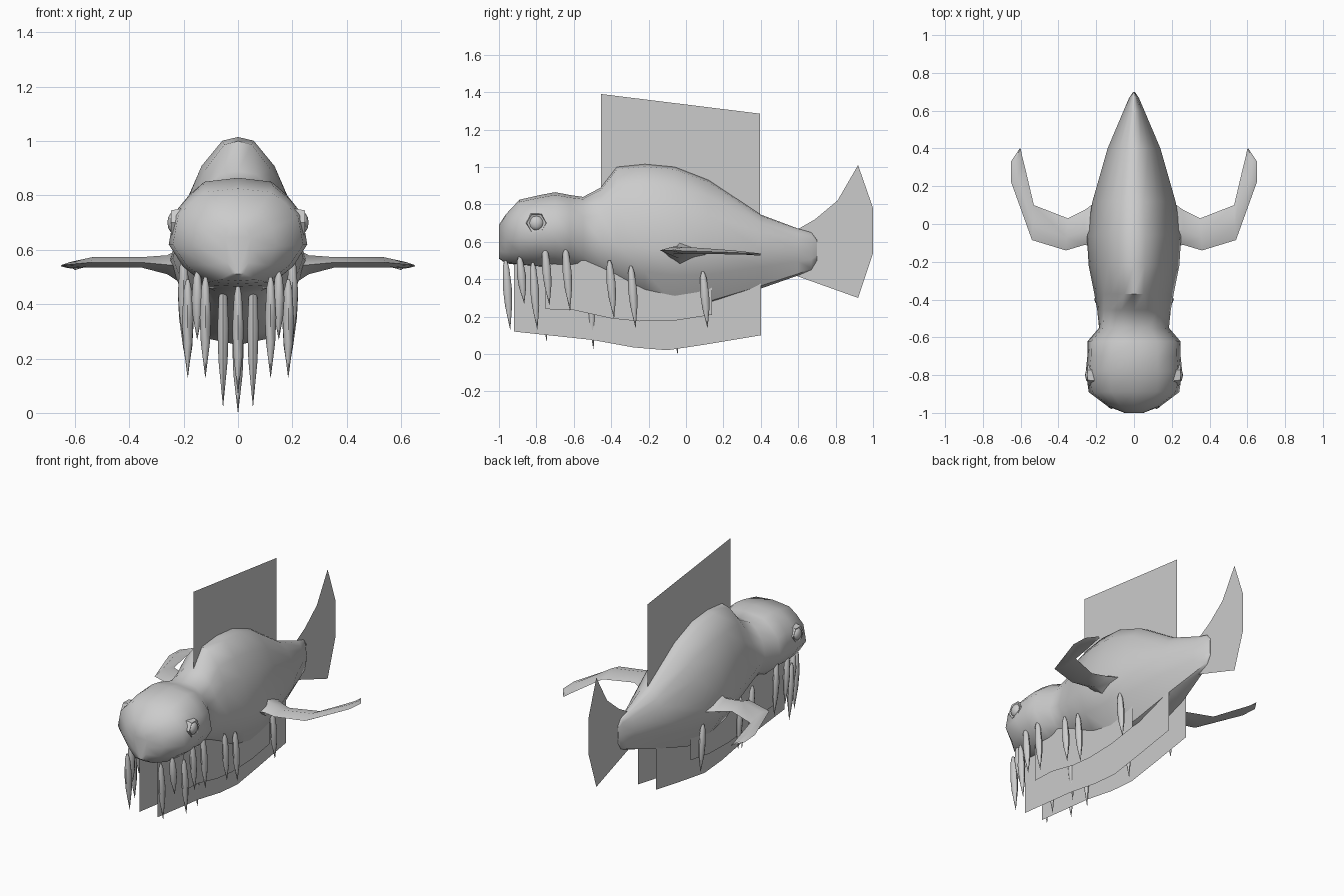
import bpy, bmesh, math
from mathutils import Vector

if "Cube" in bpy.data.objects:
    bpy.data.objects.remove(bpy.data.objects["Cube"])

grey = bpy.data.materials.new("plain_grey")
grey.diffuse_color = (0.6, 0.6, 0.6, 1)
grey.use_nodes = True
grey.node_tree.nodes["Principled BSDF"].inputs["Base Color"].default_value = grey.diffuse_color


def finish(bm, name, smooth=None, closed=True):
    """Turn a bmesh into a named object."""
    if closed:
        bmesh.ops.recalc_face_normals(bm, faces=bm.faces)
    me = bpy.data.meshes.new(name)
    bm.to_mesh(me)
    bm.free()
    me.materials.append(grey)
    ob = bpy.data.objects.new(name, me)
    bpy.context.collection.objects.link(ob)
    if smooth:
        bpy.ops.object.select_all(action='DESELECT')
        ob.select_set(True)
        bpy.context.view_layer.objects.active = ob
        bpy.ops.object.shade_smooth_by_angle(angle=math.radians(smooth))
    return ob


def loft(bm, rings):
    """Skin a list of equal point rings and cap both ends."""
    loops = [[bm.verts.new(p) for p in r] for r in rings]
    n = len(loops[0])
    for a, b in zip(loops, loops[1:]):
        for i in range(n):
            j = (i + 1) % n
            bm.faces.new((a[i], a[j], b[j], b[i]))
    bm.faces.new(loops[0])
    bm.faces.new(loops[-1])


def sheet(name, x, outline):
    """Paper-thin fin standing in the y-z plane."""
    bm = bmesh.new()
    bm.faces.new([bm.verts.new((x, y, z)) for y, z in outline])
    finish(bm, name, closed=False)


# Body: half cross-sections blended between a tall hump and a broad head
HUMP = [(0, 1), (.24, .97), (.56, .76), (.76, .5), (1, 0), (.8, -.45), (.42, -.93), (0, -1)]
HEAD = [(0, 1), (.5, .94), (.73, .74), (.92, .5), (1, 0), (.79, -.53), (.46, -.96), (0, -1)]
# y, half width, top, widest height, bottom, head blend
stations = [
    (-1.0, .05, .69, .60, .51, 1), (-.965, .14, .745, .61, .485, 1),
    (-.89, .24, .825, .62, .475, 1), (-.78, .255, .85, .62, .465, 1),
    (-.70, .247, .865, .62, .46, 1), (-.62, .245, .85, .62, .455, 1),
    (-.55, .185, .84, .62, .44, .8), (-.455, .195, .89, .60, .39, .4),
    (-.37, .21, 1.0, .58, .35, 0), (-.22, .24, 1.015, .57, .28, 0),
    (-.06, .25, 1.0, .56, .25, 0), (.12, .22, .93, .56, .26, 0),
    (.40, .14, .745, .56, .35, 0), (.60, .055, .67, .555, .42, 0),
    (.67, .025, .65, .55, .45, 0), (.70, .004, .61, .55, .50, 0)]
rings = []
for y, w, zt, zm, zb, k in stations:
    half = []
    for (u0, v0), (u1, v1) in zip(HUMP, HEAD):
        u, v = u0 + (u1 - u0) * k, v0 + (v1 - v0) * k
        half.append((u * w, y, zm + v * ((zt - zm) if v > 0 else (zm - zb))))
    rings.append(half + [(-x, yy, z) for x, yy, z in half[-2:0:-1]])
bm = bmesh.new()
loft(bm, rings)
finish(bm, "body", 45)

# Pectoral fins: leading edge, trailing edge, top height, bottom height
wing = [((.17, -.14), (.17, .14), .63, .45), ((.26, -.11), (.26, .075), .58, .51),
        ((.36, -.14), (.35, .03), .573, .535), ((.54, -.085), (.53, .10), .573, .535),
        ((.65, .22), (.57, .27), .555, .533), ((.652, .33), (.59, .35), .545, .533),
        ((.605, .40), (.60, .398), .537, .534)]
for s, side in ((1, "right"), (-1, "left")):
    bm = bmesh.new()
    rings = []
    for (lx, ly), (tx, ty), zt, zb in wing:
        zm = (zt + zb) / 2
        mx, my = lx * .6 + tx * .4, ly * .6 + ty * .4
        rings.append([(s * lx, ly, zm), (s * mx, my, zt),
                      (s * tx, ty, zm - .01), (s * mx, my, zb)])
    loft(bm, rings)
    finish(bm, "pectoral_fin_" + side, 45)

    # Eye with a faceted lid around it
    bm = bmesh.new()
    bmesh.ops.create_uvsphere(bm, u_segments=8, v_segments=6, radius=.04)
    for v in bm.verts:
        v.co = Vector((s * .236 + v.co.x * .6, -.80 + v.co.y, .70 + v.co.z))
    finish(bm, "eye_" + side, 60)
    bm = bmesh.new()
    loft(bm, [[(s * x, -.80 + r * math.cos(i * math.pi / 3),
                .70 + r * math.sin(i * math.pi / 3)) for i in range(6)]
              for x, r in ((.20, .062), (.247, .052), (.240, .036))])
    finish(bm, "eyelid_" + side, 30)

    # Belly curtains, a long inner and a short outer one on each side
    sheet("long_belly_fin_" + side, s * .065,
          [(-.92, .12), (-.5, .075), (-.28, .035), (-.1, .02), (.1, .05),
           (.40, .10), (.40, .45), (-.5, .52), (-.92, .52)])
    sheet("short_belly_fin_" + side, s * .13,
          [(-.75, .24), (-.6, .235), (-.4, .19), (-.25, .175), (-.05, .18),
           (.14, .21), (.14, .40), (-.4, .5), (-.75, .5)])

# Dorsal and tail fins
sheet("dorsal_fin", 0, [(-.455, .8), (-.455, 1.39), (.395, 1.285), (.395, .65)])
sheet("tail_fin", 0, [(.55, .64), (.69, .72), (.81, .82), (.92, 1.01), (1.0, .78),
                      (1.0, .54), (.92, .30), (.57, .425)])


# Teeth: slender eight-sided spikes
def tooth(x, y, top, tip):
    bm = bmesh.new()
    rings = []
    for t, r in ((0, .3), (.1, .7), (.4, 1), (.65, .8), (1, .03)):
        cy, z = y - .01 + .025 * t, top + (tip - top) * t
        rings.append([(x + .021 * r * math.cos(i * math.pi / 4),
                       cy + .024 * r * math.sin(i * math.pi / 4), z) for i in range(8)])
    loft(bm, rings)
    finish(bm, "tooth", 50)


for x, y, top, tip in [(.12, -.955, .50, .13), (.15, -.88, .52, .27),
                       (.185, -.81, .49, .13), (.20, -.745, .57, .26),
                       (.20, -.635, .57, .23), (.19, -.40, .50, .19),
                       (.185, -.285, .47, .14), (.185, .10, .44, .14),
                       (.055, -.51, .50, .025)]:
    tooth(x, y, top, tip)
    tooth(-x, y, top, tip)
tooth(0, -.76, .47, .07)
tooth(0, -.06, .40, 0.0)
